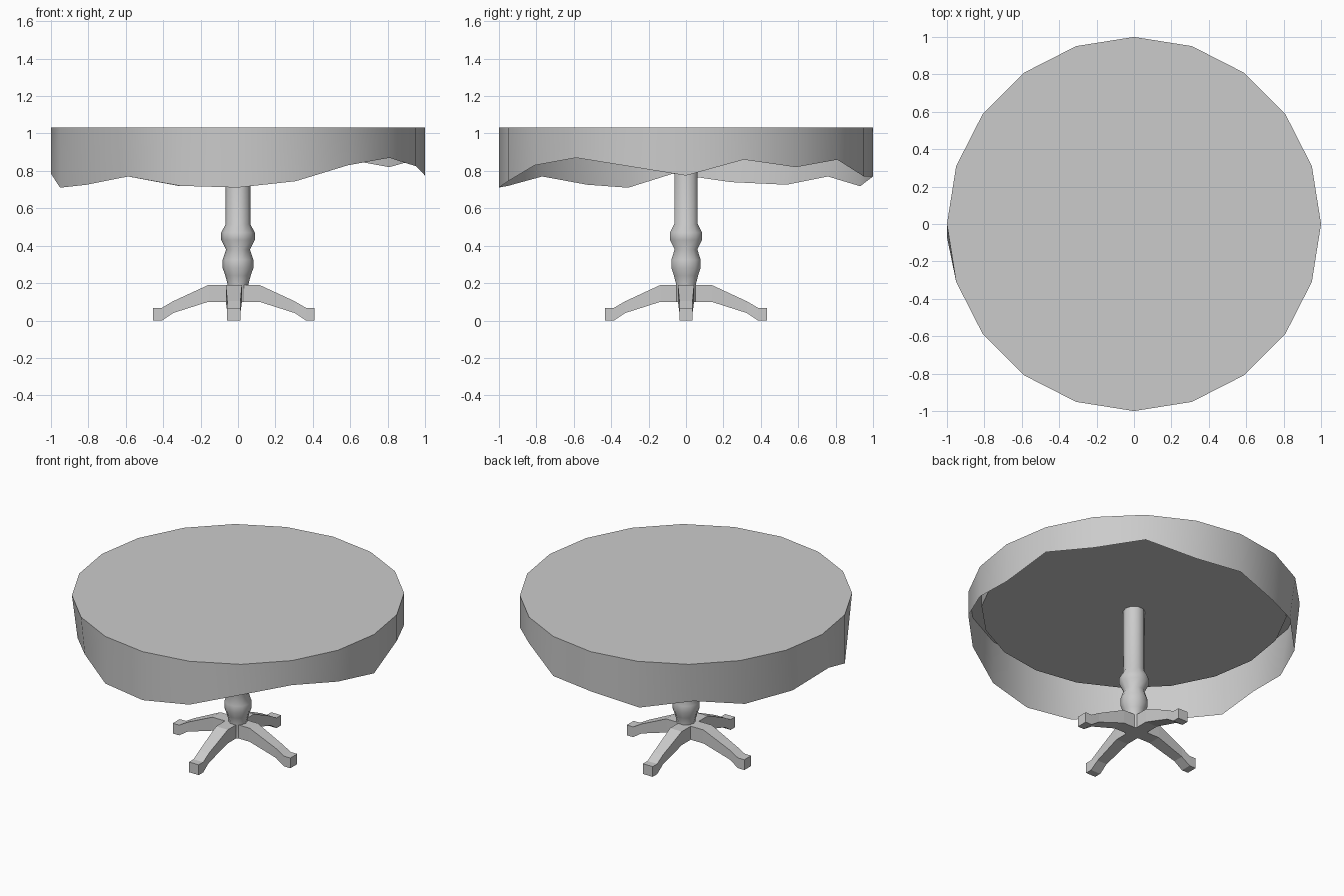
import bpy, bmesh, math

if "Cube" in bpy.data.objects:
    bpy.data.objects.remove(bpy.data.objects["Cube"])

def finish(bm, name, smooth=0, recalc=True):
    if recalc:
        bmesh.ops.recalc_face_normals(bm, faces=bm.faces)
    me = bpy.data.meshes.new(name)
    bm.to_mesh(me)
    bm.free()
    ob = bpy.data.objects.new(name, me)
    bpy.context.collection.objects.link(ob)
    if smooth:
        bpy.ops.object.select_all(action='DESELECT')
        ob.select_set(True)
        bpy.context.view_layer.objects.active = ob
        bpy.ops.object.shade_smooth_by_angle(angle=math.radians(smooth))
    return ob

def lathe(name, profile, sides, smooth):
    """Closed turned solid from (radius, z) points."""
    bm = bmesh.new()
    rings = [[bm.verts.new((r * math.cos(math.tau * k / sides), r * math.sin(math.tau * k / sides), z))
              for k in range(sides)] for r, z in profile]
    for a, b in zip(rings, rings[1:]):
        for k in range(sides):
            n = (k + 1) % sides
            bm.faces.new((a[k], a[n], b[n], b[k]))
    bm.faces.new(rings[0])
    bm.faces.new(rings[-1])
    return finish(bm, name, smooth)

# Tablecloth: 20-sided top with an open skirt and uneven hem
hem = [0.775, 0.86, 0.82, 0.86, 0.77, 0.77, 0.718, 0.77, 0.726, 0.74,
       0.785, 0.71, 0.726, 0.77, 0.72, 0.711, 0.745, 0.83, 0.87, 0.825]
shift = {6: -0.02, 7: -0.05, 8: -0.05, 9: -0.07, 10: -0.07, 12: 0.06, 13: 0.04}
bm = bmesh.new()
top, low = [], []
for i, z in enumerate(hem):
    a = math.tau * i / 20
    x, y = math.cos(a), math.sin(a)
    top.append(bm.verts.new((x, y, 1.033)))
    low.append(bm.verts.new((x, y + shift.get(i, 0), z)))
bm.faces.new(top)
for i in range(20):
    j = (i + 1) % 20
    bm.faces.new((low[i], low[j], top[j], top[i]))
finish(bm, "tablecloth", smooth=35, recalc=False)

# Wooden top hidden under the cloth
lathe("table_top", [(0.92, 0.935), (0.92, 1.02)], 20, 35)

# Turned post: 10-sided
lathe("turned_post", [(0.057, 0.10), (0.057, 0.20), (0.068, 0.24), (0.082, 0.28), (0.082, 0.325),
                      (0.064, 0.38), (0.09, 0.43), (0.09, 0.47), (0.066, 0.515), (0.066, 0.94)], 10, 70)

# Four splayed legs: sections (distance, bottom z, top z, half width)
sections = [(0.0, 0.10, 0.19, 0.043), (0.137, 0.10, 0.19, 0.043), (0.325, 0.04, 0.103, 0.035),
            (0.385, 0.0, 0.068, 0.036), (0.432, 0.0, 0.068, 0.036)]
for n, name in enumerate(("right_leg", "back_leg", "left_leg", "front_leg")):
    bm = bmesh.new()
    loops = [[bm.verts.new(p) for p in ((d, -w, lo), (d, w, lo), (d, w, hi), (d, -w, hi))]
             for d, lo, hi, w in sections]
    for a, b in zip(loops, loops[1:]):
        for k in range(4):
            m = (k + 1) % 4
            bm.faces.new((a[k], a[m], b[m], b[k]))
    bm.faces.new(loops[0])
    bm.faces.new(loops[-1])
    leg = finish(bm, name)
    leg.location.x = -0.022
    leg.rotation_euler.z = n * math.pi / 2
